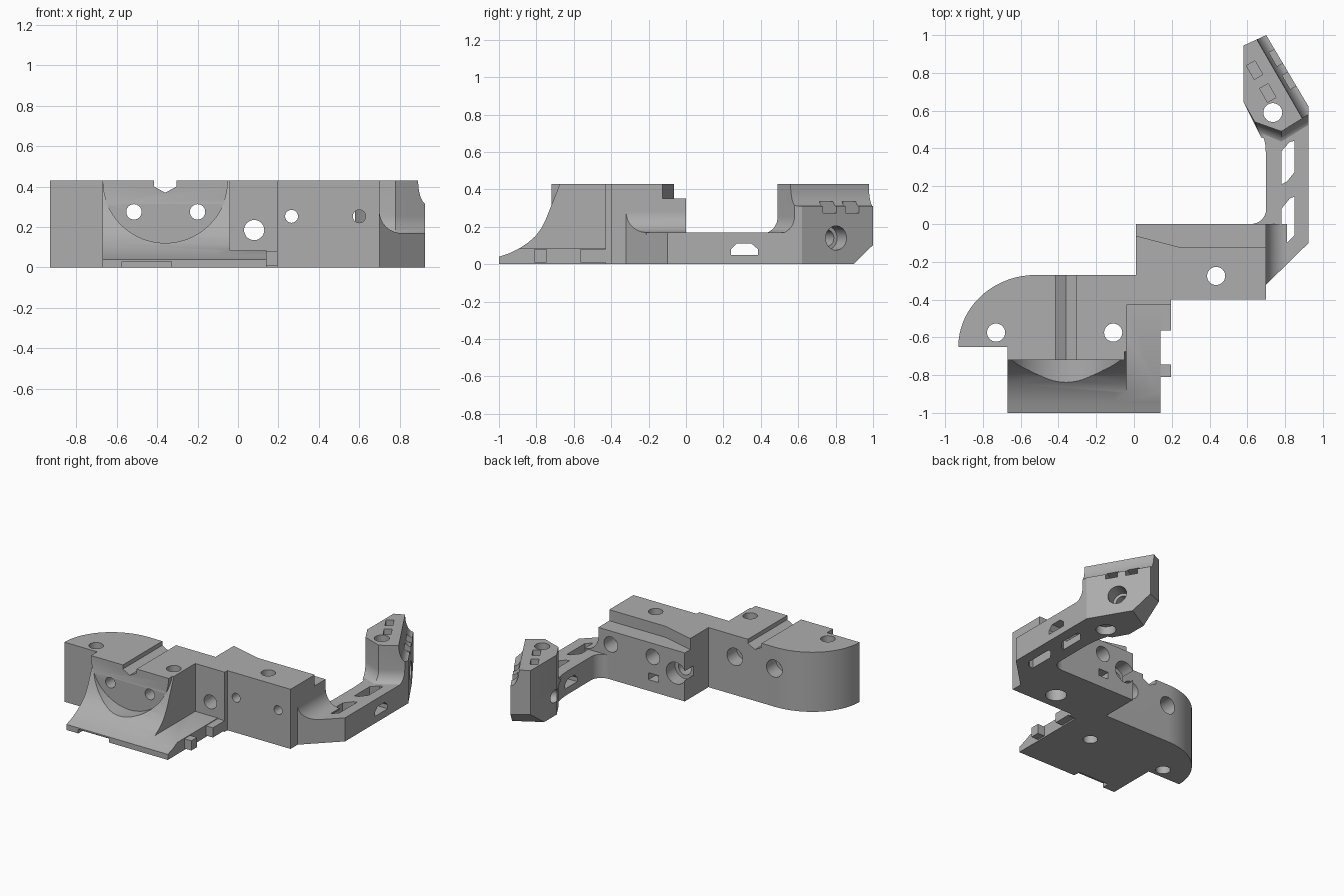
import bpy, bmesh, math
from mathutils import Matrix, Vector

if "Cube" in bpy.data.objects:
    bpy.data.objects.remove(bpy.data.objects["Cube"])

grey = bpy.data.materials.new("plain grey")
grey.use_nodes = True
GREY = (0.42, 0.42, 0.42, 1)
grey.diffuse_color = GREY
grey.node_tree.nodes["Principled BSDF"].inputs["Base Color"].default_value = GREY

TOP = 0.43
# Local frame of the slanted tower wall: x = outward normal, y = along the wall
SLANT = Matrix.Translation((0.81, 0.81, 0)) @ Matrix.Rotation(math.radians(30), 4, 'Z')


def loft(name, rings, matrix=Matrix()):
    """Closed solid through a stack of equal-sized point rings."""
    bm = bmesh.new()
    vs = [[bm.verts.new(matrix @ Vector(p)) for p in r] for r in rings]
    for a, b in zip(vs, vs[1:]):
        for i in range(len(a)):
            j = (i + 1) % len(a)
            bm.faces.new((a[i], a[j], b[j], b[i]))
    bm.faces.new(vs[0][::-1])
    bm.faces.new(vs[-1])
    bmesh.ops.recalc_face_normals(bm, faces=bm.faces[:])
    mesh = bpy.data.meshes.new(name)
    bm.to_mesh(mesh)
    bm.free()
    mesh.materials.append(grey)
    ob = bpy.data.objects.new(name, mesh)
    bpy.context.collection.objects.link(ob)
    return ob


def prism(name, pts, axis, lo, hi, matrix=Matrix()):
    """Profile extruded along one axis; points are the other two coordinates."""
    place = {'x': lambda p, h: (h, *p), 'y': lambda p, h: (p[0], h, p[1]),
             'z': lambda p, h: (*p, h)}[axis]
    return loft(name, [[place(p, h) for p in pts] for h in (lo, hi)], matrix)


def rect(a, b, c, d):
    return [(a, c), (b, c), (b, d), (a, d)]


def arc(cx, cy, rx, ry, a0, a1, n=16):
    return [(cx + rx * math.cos(math.radians(a0 + (a1 - a0) * i / n)),
             cy + ry * math.sin(math.radians(a0 + (a1 - a0) * i / n))) for i in range(n + 1)]


def circle(x, y, r):
    return arc(x, y, r, r, 0, 360, 32)[:-1]


def boolean(ob, tool, op='DIFFERENCE'):
    tool.hide_render = True
    mod = ob.modifiers.new("bool", 'BOOLEAN')
    mod.operation, mod.object, mod.solver = op, tool, 'EXACT'
    bpy.context.view_layer.objects.active = ob
    bpy.ops.object.modifier_apply(modifier=mod.name)
    bpy.data.objects.remove(tool)


def cut(ob, pts, axis, lo, hi, matrix=Matrix()):
    boolean(ob, prism("cutter", pts, axis, lo, hi, matrix))


def add(ob, pts, axis, lo, hi):
    boolean(ob, prism("addition", pts, axis, lo, hi), 'UNION')


# Left block: rounded back corner, full height
outline = [(-0.67, -0.65), (-0.67, -0.6), (-0.04, -0.6), (-0.04, -0.43), (0.195, -0.43),
           (0.195, -0.27), (-0.52, -0.27)]
outline += arc(-0.52, -0.65, 0.41, 0.38, 90, 180, 24)[1:]
left_block = prism("left_block", outline, 'z', 0, TOP)

# Concave front apron and its lower shelf on the right
curve = [(-1, 0.04), (-0.94, 0.06), (-0.89, 0.085), (-0.845, 0.115), (-0.805, 0.15),
         (-0.775, 0.19), (-0.75, 0.24), (-0.73, 0.29), (-0.71, 0.34), (-0.69, 0.39), (-0.675, TOP)]
add(left_block, [(-0.55, 0), (-1, 0)] + curve + [(-0.55, TOP)], 'x', -0.67, -0.04)
add(left_block, [(-0.4, 0), (-1, 0)] + curve[:3] + [(-0.4, 0.085)], 'x', -0.1, 0.14)

# Half-round boss with a matching bore in front of it
add(left_block, arc(-0.36, TOP, 0.31, 0.31, 180, 360, 32), 'y', -0.72, -0.5)
cut(left_block, arc(-0.36, TOP + 0.001, 0.31, 0.31, 180, 360, 32)
    + [(-0.05, 0.6), (-0.67, 0.6)], 'y', -1.1, -0.7201)

# Edge tabs, top groove and front lip notch
for y0, y1 in ((-0.565, -0.42), (-0.81, -0.745)):
    add(left_block, rect(0.1, 0.195, y0, y1), 'z', 0.01, 0.08)
cut(left_block, [(-0.415, 0.5), (-0.415, 0.4), (-0.36, 0.37), (-0.305, 0.4), (-0.305, 0.5)],
    'y', -0.9, 0)
cut(left_block, rect(-0.575, -0.33, -0.01, 0.03), 'y', -1.1, -0.95)

# Right block with a lowered back ledge
right_block = prism("right_block", rect(0.01, 0.7, -0.4, 0), 'z', 0, TOP)
cut(right_block, [(-0.1, -0.07), (0.02, -0.065), (0.25, -0.125), (0.8, -0.125), (0.8, 0.1),
                  (-0.1, 0.1)], 'z', 0.35, 0.6)
cut(right_block, rect(0.22, 0.3, 0.08, 0.13), 'y', -0.08, 0.1)

# Vertical holes with wider mouths underneath
for ob, x, y, r in ((left_block, -0.73, -0.575, 0.05), (left_block, -0.11, -0.575, 0.05),
                    (right_block, 0.435, -0.275, 0.07)):
    cut(ob, circle(x, y, 0.048), 'z', -0.1, 0.6)
    if r > 0.05:
        cut(ob, circle(x, y, r), 'z', -0.1, 0.08)

# Front-to-back holes with counterbores at the back
for ob, x, z, r, R, y in ((left_block, -0.515, 0.275, 0.038, 0.062, -0.38),
                          (left_block, -0.2, 0.275, 0.038, 0.062, -0.38),
                          (right_block, 0.265, 0.253, 0.032, 0.055, -0.12),
                          (right_block, 0.6, 0.253, 0.032, 0.055, -0.12),
                          (right_block, 0.08, 0.185, 0.05, 0.078, -0.1)):
    cut(ob, circle(x, z, r), 'y', -1.1, 0.1)
    cut(ob, circle(x, z, R), 'y', y, 0.1)
cut(left_block, circle(0.08, 0.185, 0.05), 'y', -0.6, 0.1)

# Arm: flat bent bar
plan = [(0.65, -0.32), (0.7, -0.32), (0.925, -0.1), (0.925, 0.62), (0.66, 0.56)]
plan += [(0.68, 0.49), (0.695, 0.42), (0.7, 0.35)] + arc(0.62, 0.08, 0.08, 0.08, 0, -90, 8)
plan += [(0.62, -0.05), (0.65, -0.05)]
arm = prism("arm", plan, 'z', 0, 0.17)
for s in ([(0.85, 0.44), (0.825, 0.435), (0.78, 0.385), (0.78, 0.21), (0.81, 0.225), (0.85, 0.275)],
          [(0.85, 0.145), (0.825, 0.135), (0.78, 0.08), (0.78, -0.1), (0.81, -0.1), (0.85, -0.06)]):
    cut(arm, s, 'z', -0.1, 0.3)
cut(arm, [(0.24, 0.05), (0.385, 0.05), (0.385, 0.08), (0.35, 0.11), (0.27, 0.11), (0.24, 0.08)],
    'x', 0.5, 1)

# Fillet between right block and arm
arm_fillet = prism("arm_fillet", [(0.69, 0.16), (0.81, 0.16)]
                   + arc(0.81, 0.28, 0.11, 0.11, 270, 180) + [(0.69, 0.28)], 'y', -0.4, 0)
boolean(arm_fillet, prism("trim", [(0.6, -0.32), (0.7, -0.32), (0.9, -0.125), (0.9, 0.1),
                                   (0.6, 0.1)], 'z', 0, 0.5), 'INTERSECT')

# Tower: front edge flares into the arm through a fillet
rings = []
for t in [0] + list(range(0, 91, 10)) + [90]:
    d = 0.08 * (1 - math.sin(math.radians(t)))
    z = 0.165 + 0.09 * (1 - math.cos(math.radians(t)))
    z = 0 if not rings else TOP if len(rings) == 11 else z
    d = 0 if z == 0 else d
    rings.append([(0.58, 0.945, z), (0.58, 0.645, z), (0.64 + 0.4 * d, 0.54 - d, z),
                  (0.78, 0.49 - d, z), (0.925, 0.58 - d, z), (0.925, 0.62, z), (0.70, 1.0, z)])
# The foot stays narrow until the flare begins
rings.insert(1, [(x, y, 0.16) for x, y, z in rings[0]])
tower = loft("tower", rings)

# Coved top edge and sloped end of the tower
cut(tower, [(-0.055, 0.5)] + arc(0, TOP, 0.055, 0.12, 180, 270, 12) + [(0.1, 0.31), (0.1, 0.5)],
    'y', -0.5, 0.4, SLANT)
cut(tower, [(0.085, -0.01), (0.3, 0.17), (0.3, -0.01)], 'x', -0.5, 0.4, SLANT)

# Angled pockets, cross hole and vertical hole in the tower
for u in (-0.05, 0.09):
    cut(tower, rect(-0.172, 0.1, u - 0.042, u + 0.042), 'z', 0.275, 0.335, SLANT)
    cut(tower, rect(-0.172, -0.12, u - 0.042, u + 0.042), 'z', 0.28, 0.6, SLANT)
cut(tower, circle(-0.01, 0.14, 0.045), 'x', -0.5, 0.3, SLANT)
cut(tower, circle(-0.01, 0.14, 0.065), 'x', -0.1, 0.3, SLANT)
for ob in (tower, arm):
    cut(ob, circle(0.735, 0.59, 0.05), 'z', -0.1, 0.6)
    cut(ob, circle(0.735, 0.59, 0.065), 'z', -0.1, 0.06)

# Smooth the round surfaces, keep the edges crisp
for ob in (left_block, right_block, arm, arm_fillet, tower):
    bpy.ops.object.select_all(action='DESELECT')
    ob.select_set(True)
    bpy.context.view_layer.objects.active = ob
    bpy.ops.object.shade_smooth_by_angle(angle=math.radians(30))
